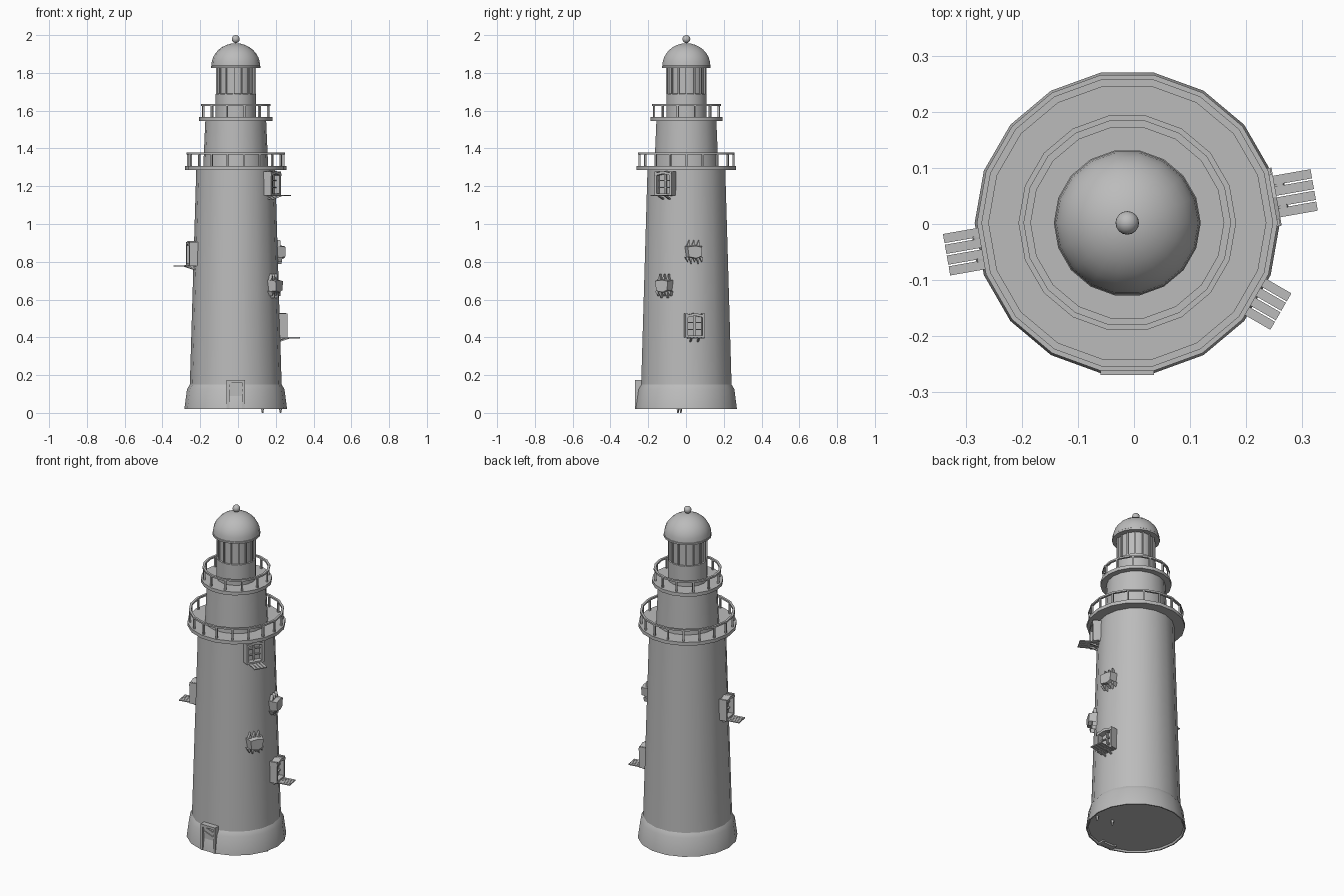
import bpy, bmesh, math
from math import radians, cos, sin, pi
from mathutils import Matrix, Vector

if "Cube" in bpy.data.objects:
    bpy.data.objects.remove(bpy.data.objects["Cube"])

stone = bpy.data.materials.new("stone_grey")
stone.use_nodes = True
grey = (0.5, 0.5, 0.5, 1)
stone.diffuse_color = grey
stone.node_tree.nodes["Principled BSDF"].inputs["Base Color"].default_value = grey

CENTRE = Matrix.Translation((-0.012, 0.002, 0))
SIDES = 18
FLAT = cos(pi / SIDES)


def finish(name, bm, matrix=CENTRE, smooth=False):
    bmesh.ops.recalc_face_normals(bm, faces=bm.faces[:])
    mesh = bpy.data.meshes.new(name)
    bm.to_mesh(mesh)
    bm.free()
    mesh.materials.append(stone)
    ob = bpy.data.objects.new(name, mesh)
    bpy.context.collection.objects.link(ob)
    ob.matrix_world = matrix
    if smooth:
        bpy.ops.object.select_all(action='DESELECT')
        ob.select_set(True)
        bpy.context.view_layer.objects.active = ob
        bpy.ops.object.shade_smooth_by_angle(angle=radians(30))
    return ob


def lathe(name, profile, closed=False):
    """Turn a list of (radius, height) points around the tower axis."""
    bm = bmesh.new()
    rings = []
    for r, z in profile:
        if r == 0:
            rings.append([bm.verts.new((0, 0, z))] * SIDES)
        else:
            rings.append([bm.verts.new((r * cos(2 * pi * i / SIDES), r * sin(2 * pi * i / SIDES), z))
                          for i in range(SIDES)])
    pairs = list(zip(rings, rings[1:]))
    if closed:
        pairs.append((rings[-1], rings[0]))
    for a, b in pairs:
        for i in range(SIDES):
            j = (i + 1) % SIDES
            bm.faces.new(list(dict.fromkeys((a[i], a[j], b[j], b[i]))))
    return finish(name, bm, smooth=True)


def box(bm, size, loc, tilt=None):
    m = Matrix.Translation(loc) @ (tilt or Matrix()) @ Matrix.Diagonal((*size, 1))
    bmesh.ops.create_cube(bm, size=1, matrix=m)


def prism(bm, outline, x0, x1, shrink=1.0):
    """Extrude a (y, z) outline outwards along x, optionally tapering."""
    mid = sum((Vector(p) for p in outline), Vector((0, 0))) / len(outline)
    back = [bm.verts.new((x0, y, z)) for y, z in outline]
    front = [bm.verts.new((x1, *(mid + (Vector(p) - mid) * shrink))) for p in outline]
    n = len(outline)
    bm.faces.new(back)
    bm.faces.new(front)
    for i in range(n):
        bm.faces.new((back[i], back[(i + 1) % n], front[(i + 1) % n], front[i]))


def facing(angle, radius, z):
    """Frame on the wall: x outwards, y along the wall, z up."""
    return CENTRE @ Matrix.Rotation(radians(angle), 4, 'Z') @ Matrix.Translation((radius * FLAT, 0, z))


def wall_radius(z):
    return 0.243 - 0.034 * (z - 0.15) / 1.14


# Tower body with a flared foot and a recessed underside
lathe("tower_foot", [(0, 0.03), (0.26, 0.03), (0.265, 0.02), (0.272, 0.02),
                     (0.258, 0.125), (0.243, 0.15)])
lathe("tower_wall", [(0.243, 0.15), (0.209, 1.29)])
lathe("upper_wall", [(0.172, 1.3), (0.161, 1.55)])


# Galleries with railings
def gallery(name, z, r, rail_z, rail_out, posts, offset):
    lathe(name + "_floor", [(0, z), (r, z), (r, z + 0.02), (0, z + 0.02)])
    rail_in = rail_out - 0.013
    lathe(name + "_rail", [(rail_in, rail_z - 0.01), (rail_out, rail_z - 0.01),
                           (rail_out, rail_z), (rail_in, rail_z)], closed=True)
    bm = bmesh.new()
    height = rail_z - z - 0.025
    for i in range(posts):
        turn = Matrix.Rotation(2 * pi * i / posts + offset, 4, 'Z')
        spot = turn @ Vector(((rail_in + rail_out) / 2 - 0.001, 0, z + 0.02 + height / 2))
        box(bm, (0.01, 0.01, height), spot, turn)
    finish(name + "_posts", bm)


gallery("lower_gallery", 1.286, 0.268, 1.378, 0.26, 18, 0)
gallery("upper_gallery", 1.546, 0.194, 1.634, 0.185, 12, pi / 12)

# Lantern room, glazing bars and dome
lathe("lantern_base", [(0.108, 1.56), (0.108, 1.688), (0.098, 1.69)])
lathe("lantern_glass", [(0.1, 1.685), (0.1, 1.83)])
bm = bmesh.new()
for i in range(15):
    turn = Matrix.Rotation(2 * pi * i / 15, 4, 'Z')
    box(bm, (0.012, 0.008, 0.14), turn @ Vector((0.101, 0, 1.757)), turn)
finish("lantern_bars", bm)
dome = [(0, 1.826), (0.131, 1.826), (0.131, 1.836)]
dome += [(0.129 * cos(a), 1.838 + 0.119 * sin(a)) for a in [radians(11.25 * k) for k in range(8)]]
lathe("dome", dome + [(0, 1.957)])
bm = bmesh.new()
bmesh.ops.create_uvsphere(bm, u_segments=16, v_segments=10, radius=0.021,
                          matrix=Matrix.Translation((0, 0, 1.979)))
finish("finial_ball", bm, smooth=True)


# Windows with a pitched head, glazing bars and a slatted ledge
def window(name, angle, z):
    at = facing(angle, wall_radius(z), z)
    bm = bmesh.new()
    for side in (-1, 1):
        box(bm, (0.05, 0.013, 0.125), (0.013, side * 0.046, 0.0025), None)
        head = [(side * 0.0525, 0.056), (0, 0.069), (0, 0.054), (side * 0.0525, 0.043)]
        prism(bm, head, -0.012, 0.04)
    box(bm, (0.05, 0.1, 0.012), (0.013, 0, -0.056))
    finish(name + "_frame", bm, at)
    bm = bmesh.new()
    box(bm, (0.006, 0.09, 0.115), (0.004, 0, -0.002))
    box(bm, (0.014, 0.009, 0.112), (0.011, 0, 0))
    for bar in (-0.018, 0.018):
        box(bm, (0.012, 0.085, 0.006), (0.011, 0, bar))
    finish(name + "_panes", bm, at)
    bm = bmesh.new()
    for i in range(4):
        box(bm, (0.11, 0.0165, 0.006), (0.053, (i - 1.5) * 0.0195, -0.062))
    for side in (-0.02, 0.02):
        box(bm, (0.06, 0.008, 0.008), (0.028, side, -0.071), Matrix.Rotation(radians(-18), 4, 'Y'))
    finish(name + "_ledge", bm, at)


window("left_low_window", 10, 0.46)
window("left_high_window", -30, 1.212)
window("right_window", 190, 0.84)


# Broken openings: a bulging patch with ragged spikes above and below
def broken_opening(name, angle, z):
    at = facing(angle, wall_radius(z), z)
    bm = bmesh.new()
    patch = [(-0.048, 0.03), (-0.04, -0.035), (0.01, -0.045), (0.043, -0.03), (0.048, 0.028), (0.005, 0.036)]
    prism(bm, patch, -0.01, 0.042, 0.8)
    for i in range(5):
        y = -0.038 + i * 0.019
        drop = 0.02 + 0.01 * (i % 2)
        prism(bm, [(y - 0.01, -0.03), (y + 0.01, -0.03), (y + 0.004, -0.038 - drop)], -0.005, 0.024, 0.9)
    for i in range(3):
        y = -0.03 + i * 0.026
        prism(bm, [(y - 0.011, 0.025), (y + 0.011, 0.025), (y + 0.005, 0.062)], -0.005, 0.016, 0.9)
    finish(name, bm, at)


broken_opening("broken_opening_low", -30, 0.675)
broken_opening("broken_opening_high", 10, 0.855)

# Doorway with a frame and fallen planks
at = facing(-90, 0.272, 0.02)
bm = bmesh.new()
for side in (-1, 1):
    box(bm, (0.05, 0.014, 0.155), (-0.022, side * 0.041, 0.0775))
box(bm, (0.05, 0.096, 0.014), (-0.022, 0, 0.148))
finish("door_frame", bm, at)
bm = bmesh.new()
box(bm, (0.03, 0.07, 0.142), (-0.024, 0, 0.071))
finish("door_panel", bm, at)
bm = bmesh.new()
for z in (0.125, 0.098):
    box(bm, (0.006, 0.08, 0.012), (-0.006, 0, z), Matrix.Rotation(radians(-20), 4, 'X'))
finish("door_planks", bm, at)

# Small stones under the foot
bm = bmesh.new()
for x, y in ((0.142, -0.03), (0.237, -0.045)):
    bmesh.ops.create_cone(bm, cap_ends=True, segments=5, radius1=0.004, radius2=0.01, depth=0.032,
                          matrix=Matrix.Translation((x, y, 0.016)))
finish("loose_stones", bm)
